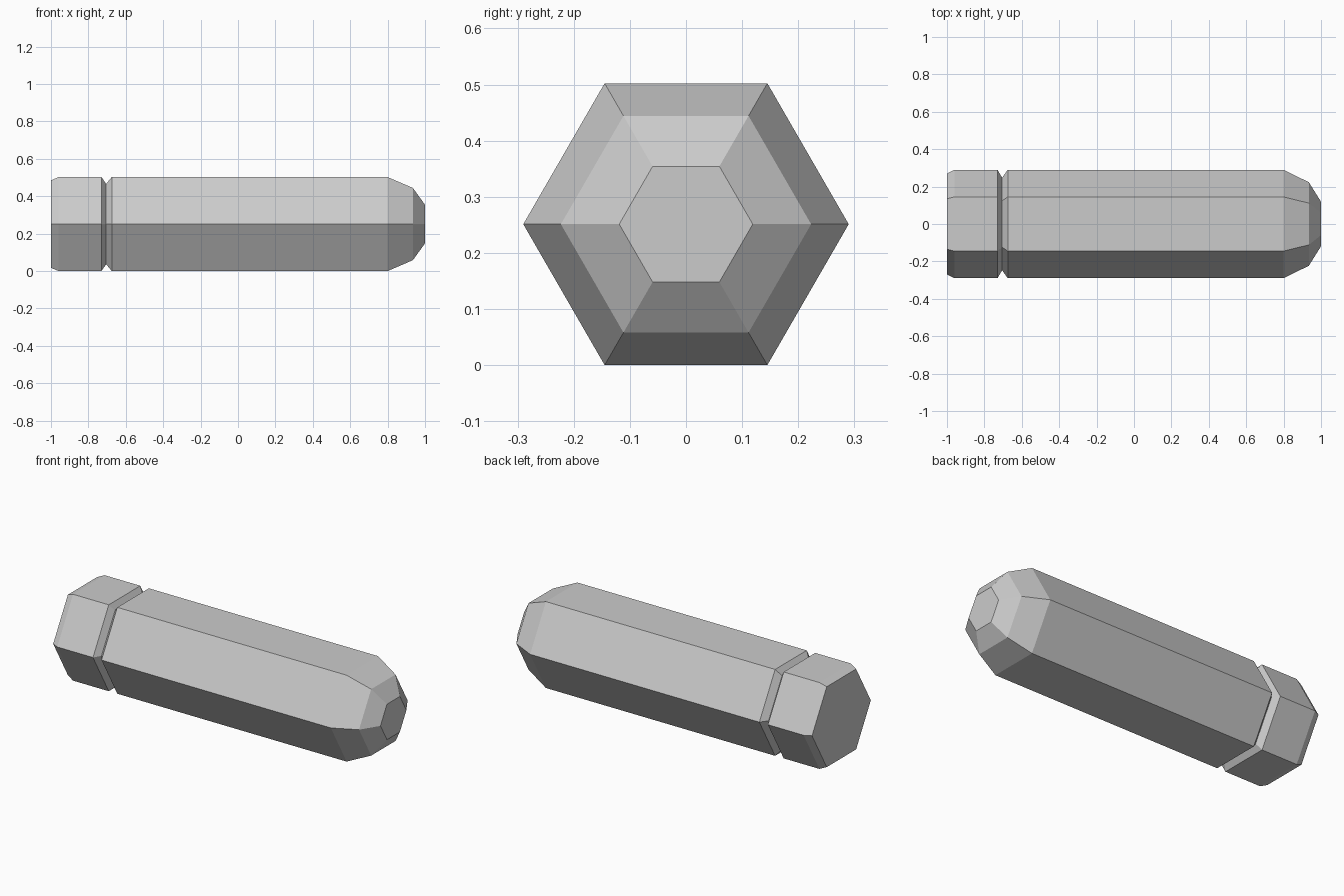
import bpy
import bmesh
import math

cube = bpy.data.objects.get("Cube")
if cube:
    bpy.data.objects.remove(cube, do_unlink=True)

# Single flat grey
grey = bpy.data.materials.new("light_grey")
grey.use_nodes = True
colour = (0.6, 0.6, 0.6, 1)
grey.diffuse_color = colour
grey.node_tree.nodes["Principled BSDF"].inputs["Base Color"].default_value = colour

SIDES = 6
RADIUS = 0.29
CENTRE_Z = RADIUS * math.cos(math.pi / SIDES)

# Profile along x: (position, corner radius)
profile = [
    (-1.0, 0.27), (-0.96, RADIUS),                       # rear chamfer
    (-0.73, RADIUS), (-0.705, 0.248), (-0.675, RADIUS),  # V groove
    (0.8, RADIUS), (0.935, 0.223), (1.0, 0.119),         # stepped nose
]


def hex_ring(bm, x, r):
    angles = [2 * math.pi * i / SIDES for i in range(SIDES)]
    return [bm.verts.new((x, r * math.cos(a), CENTRE_Z + r * math.sin(a)))
            for a in angles]


# Hexagonal body lofted through the profile and capped at both ends
bm = bmesh.new()
rings = [hex_ring(bm, x, r) for x, r in profile]
for a, b in zip(rings, rings[1:]):
    for i in range(SIDES):
        j = (i + 1) % SIDES
        bm.faces.new((a[i], a[j], b[j], b[i]))
bm.faces.new(rings[0])
bm.faces.new(rings[-1])
bmesh.ops.recalc_face_normals(bm, faces=bm.faces)

mesh = bpy.data.meshes.new("hexagonal_pin")
bm.to_mesh(mesh)
bm.free()
mesh.materials.append(grey)
pin = bpy.data.objects.new("hexagonal_pin", mesh)
bpy.context.collection.objects.link(pin)
